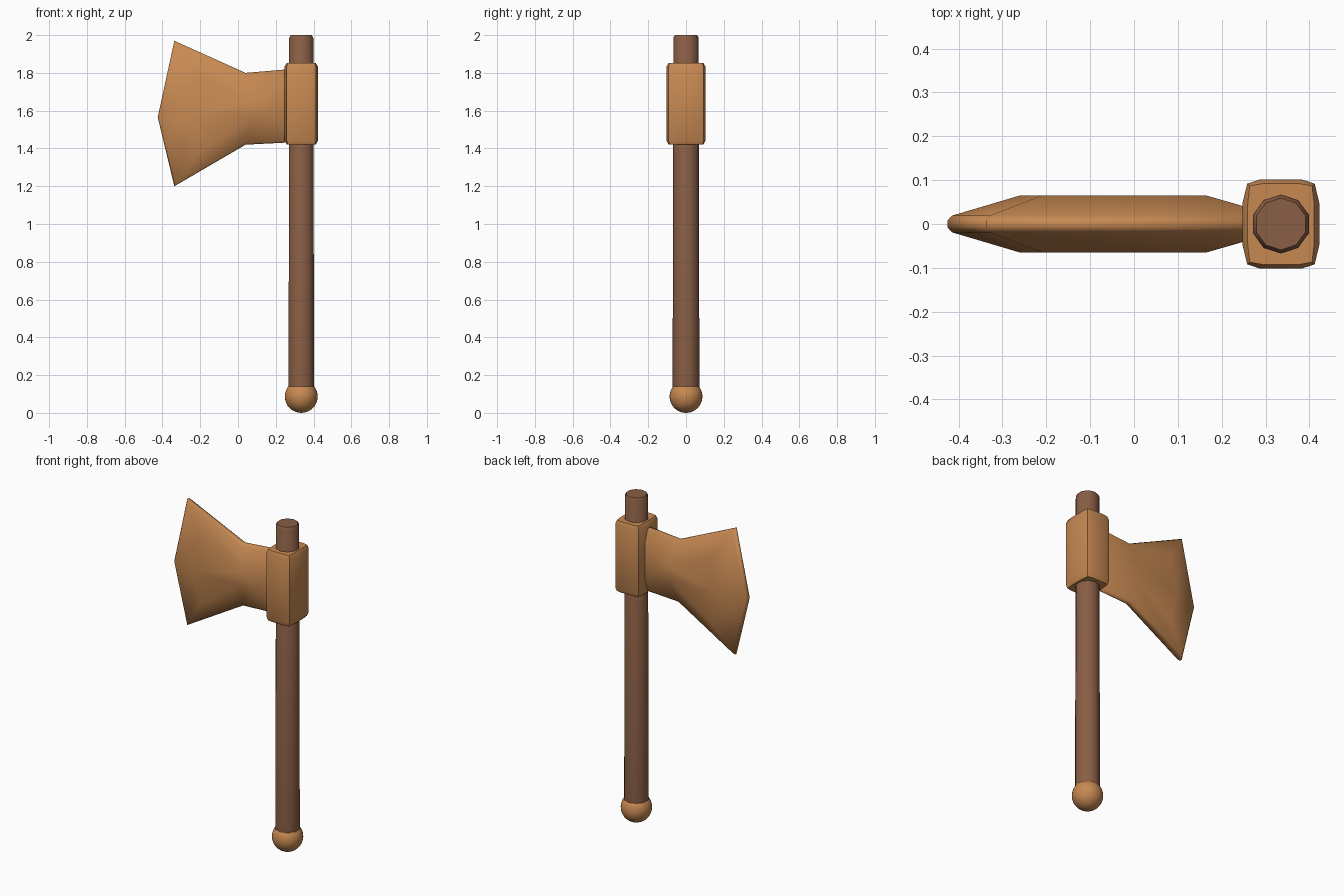
import bpy, bmesh, math
from mathutils import Vector

old = bpy.data.objects.get("Cube")
if old:
    bpy.data.objects.remove(old, do_unlink=True)

AXIS_X = 0.335


def material(name, color):
    mat = bpy.data.materials.new(name)
    mat.use_nodes = True
    mat.diffuse_color = (*color, 1)
    mat.node_tree.nodes["Principled BSDF"].inputs["Base Color"].default_value = (*color, 1)
    return mat


tan = material("tan", (0.57, 0.25, 0.085))
brown = material("brown", (0.25, 0.112, 0.058))


def loft(name, rings, mat, angle):
    """Skin a list of equal-length point rings and cap both ends."""
    bm = bmesh.new()
    loops = [[bm.verts.new(p) for p in ring] for ring in rings]
    n = len(loops[0])
    for a, b in zip(loops, loops[1:]):
        for i in range(n):
            j = (i + 1) % n
            bm.faces.new((a[i], a[j], b[j], b[i]))
    bm.faces.new(loops[0])
    bm.faces.new(loops[-1])
    bmesh.ops.recalc_face_normals(bm, faces=bm.faces)
    mesh = bpy.data.meshes.new(name)
    bm.to_mesh(mesh)
    bm.free()
    obj = bpy.data.objects.new(name, mesh)
    bpy.context.collection.objects.link(obj)
    finish(obj, mat, angle)
    return obj


def finish(obj, mat, angle):
    obj.data.materials.append(mat)
    bpy.ops.object.select_all(action="DESELECT")
    obj.select_set(True)
    bpy.context.view_layer.objects.active = obj
    bpy.ops.object.shade_smooth_by_angle(angle=math.radians(angle))


# Handle: ten-sided, slightly tapered shaft with a chamfered top
def circle(radius, z, sides=10):
    steps = [math.pi / 2 + math.tau * i / sides for i in range(sides)]
    return [(AXIS_X + radius * math.cos(a), radius * math.sin(a), z) for a in steps]


loft("handle", [circle(r, z) for r, z in
                ((0.071, 0.10), (0.067, 1.985), (0.059, 2.0))], brown, 40)

# Pommel ball
bpy.ops.mesh.primitive_uv_sphere_add(segments=32, ring_count=16, radius=0.087,
                                     location=(AXIS_X, 0, 0.087))
pommel = bpy.context.object
pommel.name = "pommel"
finish(pommel, tan, 60)


# Collar: bulged box around the shaft with chamfered ends
def collar_ring(corner, bulge, z):
    cx, cy = corner
    bx, by = bulge
    quarter = [(bx, cy * 0.5), (cx, cy), (cx * 0.6, by)]
    ring = []
    for sx, sy in ((1, 1), (-1, 1), (-1, -1), (1, -1)):
        pts = quarter if sx * sy > 0 else quarter[::-1]
        ring += [(AXIS_X + sx * x, sy * y, z) for x, y in pts]
    return ring


wide = ((0.077, 0.092), (0.088, 0.102))
narrow = ((0.071, 0.087), (0.076, 0.092))
loft("collar", [collar_ring(*shape, z) for shape, z in
                ((narrow, 1.42), (wide, 1.44), (wide, 1.835), (narrow, 1.853))], tan, 32)

# Blade: thin rim swelling to a thick inner panel on both sides
rim = [(0.335, 1.825), (0.04, 1.80), (-0.337, 1.97), (-0.425, 1.565),
       (-0.337, 1.20), (0.04, 1.42), (0.335, 1.435)]
panel = [(0.165, 1.67), (0.07, 1.65), (-0.21, 1.78), (-0.26, 1.57),
         (-0.21, 1.38), (0.07, 1.57), (0.165, 1.575)]


def blade_ring(t, y):
    ring = []
    for a, b in zip(rim, panel):
        p = Vector(a).lerp(Vector(b), t)
        ring.append((p.x, y, p.y))
    return ring


half = [(1.0, 0.065), (0.06, 0.019), (0.0, 0.008)]
profile = [(t, -y) for t, y in half] + half[::-1]
loft("blade", [blade_ring(t, y) for t, y in profile], tan, 180)
